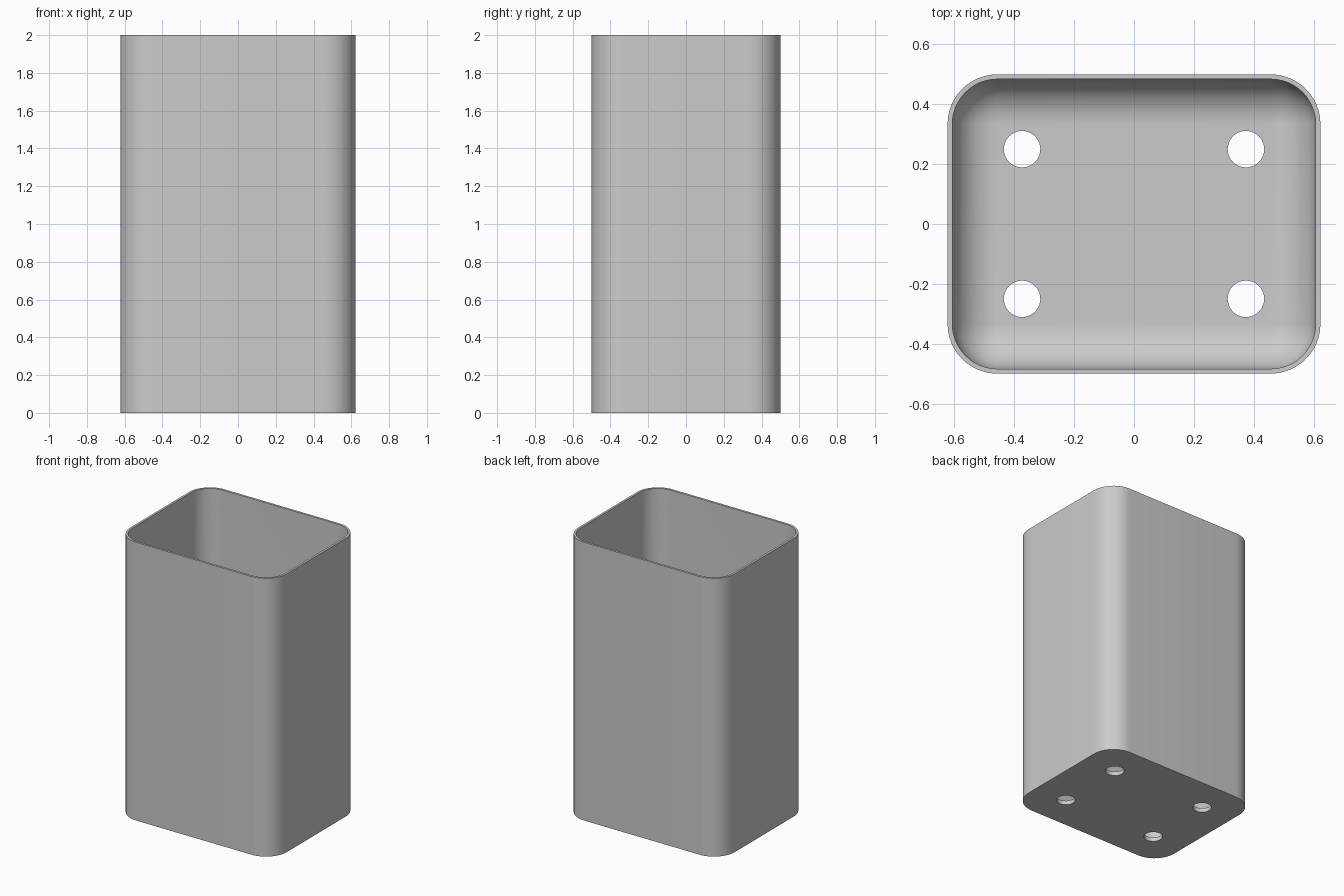
import bpy, bmesh
from math import sin, cos, pi
from mathutils import Matrix

cube = bpy.data.objects.get("Cube")
if cube:
    bpy.data.objects.remove(cube, do_unlink=True)

HALF_X, HALF_Y, HEIGHT = 0.623, 0.5, 2.0
WALL, FLOOR = 0.016, 0.03
CORNER = 0.166            # outer corner radius
FILLET = CORNER - WALL    # inner corner and floor fillet radius
STEPS = 12

grey = bpy.data.materials.new("plain grey")
grey.use_nodes = True
grey.diffuse_color = (0.6, 0.6, 0.6, 1)
grey.node_tree.nodes["Principled BSDF"].inputs["Base Color"].default_value = (0.6, 0.6, 0.6, 1)


def ring(bm, inset, z):
    """Rounded rectangle of vertices, inset from the outer outline."""
    r = max(CORNER - inset, 0)
    cx, cy = HALF_X - CORNER, HALF_Y - CORNER
    verts = []
    for k, (sx, sy) in enumerate(((1, 1), (-1, 1), (-1, -1), (1, -1))):
        for i in range(STEPS + 1):
            a = (k + i / STEPS) * pi / 2
            verts.append(bm.verts.new((sx * cx + r * cos(a), sy * cy + r * sin(a), z)))
    return verts


def make_object(name, bm):
    bmesh.ops.recalc_face_normals(bm, faces=bm.faces)
    mesh = bpy.data.meshes.new(name)
    bm.to_mesh(mesh)
    bm.free()
    mesh.materials.append(grey)
    obj = bpy.data.objects.new(name, mesh)
    bpy.context.collection.objects.link(obj)
    return obj


# Container: outer wall, rim, inner wall, then the rounded fillet into the floor
profile = [(0, 0), (0, HEIGHT), (WALL, HEIGHT)]
for i in range(STEPS + 1):
    a = i / STEPS * pi / 2
    profile.append((WALL + FILLET * (1 - cos(a)), FLOOR + FILLET * (1 - sin(a))))

bm = bmesh.new()
rings = [ring(bm, inset, z) for inset, z in profile]
for low, high in zip(rings, rings[1:]):
    for i in range(len(low)):
        j = (i + 1) % len(low)
        bm.faces.new((low[i], low[j], high[j], high[i]))
bm.faces.new(rings[0])
bm.faces.new(rings[-1])
bmesh.ops.remove_doubles(bm, verts=bm.verts, dist=0.0001)
container = make_object("container", bm)

# Four drain holes through the floor
bm = bmesh.new()
for x in (-0.374, 0.374):
    for y in (-0.25, 0.25):
        bmesh.ops.create_cone(bm, cap_ends=True, segments=40, radius1=0.061, radius2=0.061,
                              depth=0.2, matrix=Matrix.Translation((x, y, 0)))
cutter = make_object("drain_hole_cutter", bm)
cutter.hide_render = True

cut = container.modifiers.new("drain holes", 'BOOLEAN')
cut.operation = 'DIFFERENCE'
cut.solver = 'EXACT'
cut.object = cutter
bpy.ops.object.select_all(action='DESELECT')
container.select_set(True)
bpy.context.view_layer.objects.active = container
bpy.ops.object.modifier_apply(modifier=cut.name)
bpy.data.objects.remove(cutter, do_unlink=True)

bpy.ops.object.shade_smooth_by_angle(angle=pi / 6)
